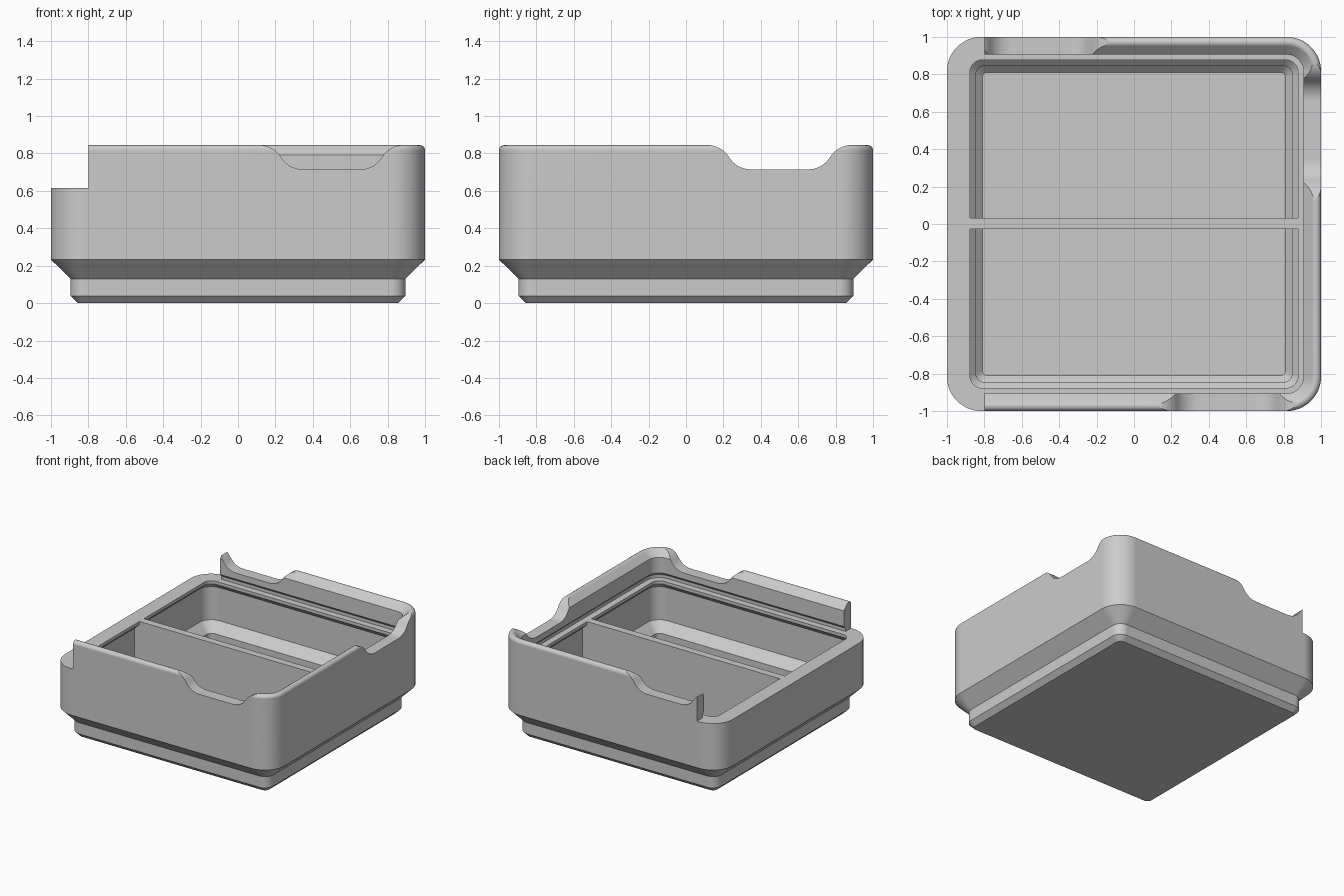
import bpy, bmesh, math

if "Cube" in bpy.data.objects:
    bpy.data.objects.remove(bpy.data.objects["Cube"], do_unlink=True)

grey = bpy.data.materials.new("plain grey")
grey.use_nodes = True
COLOUR = (0.6, 0.6, 0.6, 1)
grey.diffuse_color = COLOUR
grey.node_tree.nodes["Principled BSDF"].inputs["Base Color"].default_value = COLOUR


def finish(name, bm):
    bmesh.ops.recalc_face_normals(bm, faces=bm.faces)
    mesh = bpy.data.meshes.new(name)
    bm.to_mesh(mesh)
    bm.free()
    mesh.materials.append(grey)
    obj = bpy.data.objects.new(name, mesh)
    bpy.context.collection.objects.link(obj)
    return obj


def rounded_square(half, radius, segments=12):
    pts = []
    for corner in range(4):
        mid = math.radians(45 + 90 * corner)
        cx = math.copysign(half - radius, math.cos(mid))
        cy = math.copysign(half - radius, math.sin(mid))
        for i in range(segments + 1):
            a = math.pi / 2 * (corner + i / segments)
            pts.append((cx + radius * math.cos(a), cy + radius * math.sin(a)))
    return pts


def loft(name, profile):
    bm = bmesh.new()
    rings = [[bm.verts.new((x, y, z)) for x, y in rounded_square(h, r)]
             for h, r, z in profile]
    for a, b in zip(rings, rings[1:]):
        n = len(a)
        for i in range(n):
            j = (i + 1) % n
            bm.faces.new((a[i], a[j], b[j], b[i]))
    bm.faces.new(rings[0])
    bm.faces.new(rings[-1])
    return finish(name, bm)


def prism(name, outline, place):
    """Extrude an outline; place(u, v, side) gives the 3D point."""
    bm = bmesh.new()
    near, far = ([bm.verts.new(place(u, v, s)) for u, v in outline] for s in (0, 1))
    bm.faces.new(near)
    bm.faces.new(far)
    n = len(near)
    for i in range(n):
        j = (i + 1) % n
        bm.faces.new((near[i], near[j], far[j], far[i]))
    return finish(name, bm)


def smooth(obj):
    bpy.ops.object.select_all(action='DESELECT')
    obj.select_set(True)
    bpy.context.view_layer.objects.active = obj
    bpy.ops.object.shade_smooth_by_angle(angle=math.radians(28))
    weighted = obj.modifiers.new("flat_wall_normals", 'WEIGHTED_NORMAL')
    weighted.keep_sharp = True


def cut(target, cutter):
    mod = target.modifiers.new(cutter.name, 'BOOLEAN')
    mod.operation = 'DIFFERENCE'
    mod.solver = 'EXACT'
    mod.object = cutter
    bpy.context.view_layer.objects.active = target
    bpy.ops.object.modifier_apply(modifier=mod.name)
    bpy.data.objects.remove(cutter, do_unlink=True)


LEDGE, TOP, EDGE, CORNER = 0.615, 0.845, 0.028, 0.183

# Rounded top edge, running from the outer wall over to the sloped lip
rolled_edge = []
for step in range(7):
    a = math.radians(22.5 * step)
    half = 1 - EDGE + EDGE * math.cos(a)
    rolled_edge.append((half, half - 1 + CORNER, TOP - EDGE + EDGE * math.sin(a)))

# Bin shell as (half width, corner radius, height), outside up then inside down
bin_shell = loft("bin_shell", [
    # stepped foot and outer wall
    (0.857, 0.039, 0), (0.895, 0.077, 0.038), (0.895, 0.077, 0.13), (1, CORNER, 0.233),
    *rolled_edge,
    # sloped lip and lid groove
    (0.906, 0.09, 0.793),
    (0.906, 0.09, 0.665), (0.93, 0.114, 0.641), (0.93, 0.114, LEDGE),
    # overhanging rim and cavity
    (0.877, 0.065, LEDGE), (0.877, 0.065, 0.59), (0.92, 0.108, 0.547),
    (0.92, 0.108, 0.275), (0.845, 0.045, 0.2), (0.845, 0.045, 0.105), (0.81, 0.025, 0.07),
])

# Open end for sliding the lid in
cut(bin_shell, prism("open_end_cutter", [(-1.2, LEDGE), (-0.8, LEDGE), (-0.8, 1), (-1.2, 1)],
                     lambda u, v, s: (u, 2.4 * s - 1.2, v)))

# Scooped finger notch outline, two tangent arcs per side, centred on u = 0
FLAT, WIDE, LOW = 0.154, 0.385, 0.715
run, rise = WIDE - FLAT, TOP - LOW
R = (run ** 2 + rise ** 2) / (4 * rise)
bend = 2 * math.atan(rise / run)
angles = [bend * i / 8 for i in range(9)]
half_curve = [(FLAT + R * math.sin(a), LOW + R - R * math.cos(a)) for a in angles]
half_curve += [(WIDE - R * math.sin(a), TOP - R + R * math.cos(a))
               for a in reversed(angles[:-1])]
half_curve.append((WIDE, 1))
scoop = [(-u, v) for u, v in reversed(half_curve)] + half_curve

# One notch on each of the three lipped sides
for name, place in {
    "front_notch": lambda u, v, s: (u + 0.5, -1.1 + 0.3 * s, v),
    "left_notch": lambda u, v, s: (0.8 + 0.3 * s, u + 0.5, v),
    "back_notch": lambda u, v, s: (u - 0.5, 0.8 + 0.3 * s, v),
}.items():
    cut(bin_shell, prism(name, scoop, place))
smooth(bin_shell)

# Divider wall following the cavity, with its ends sunk into the shell
side = [(0.83, 0.05), (0.87, 0.15), (0.95, 0.26), (0.95, 0.58), (0.9, 0.6), (0.878, LEDGE)]
prism("divider", side + [(-x, z) for x, z in reversed(side)],
      lambda u, v, s: (u, 0.06 * s - 0.028, v))
